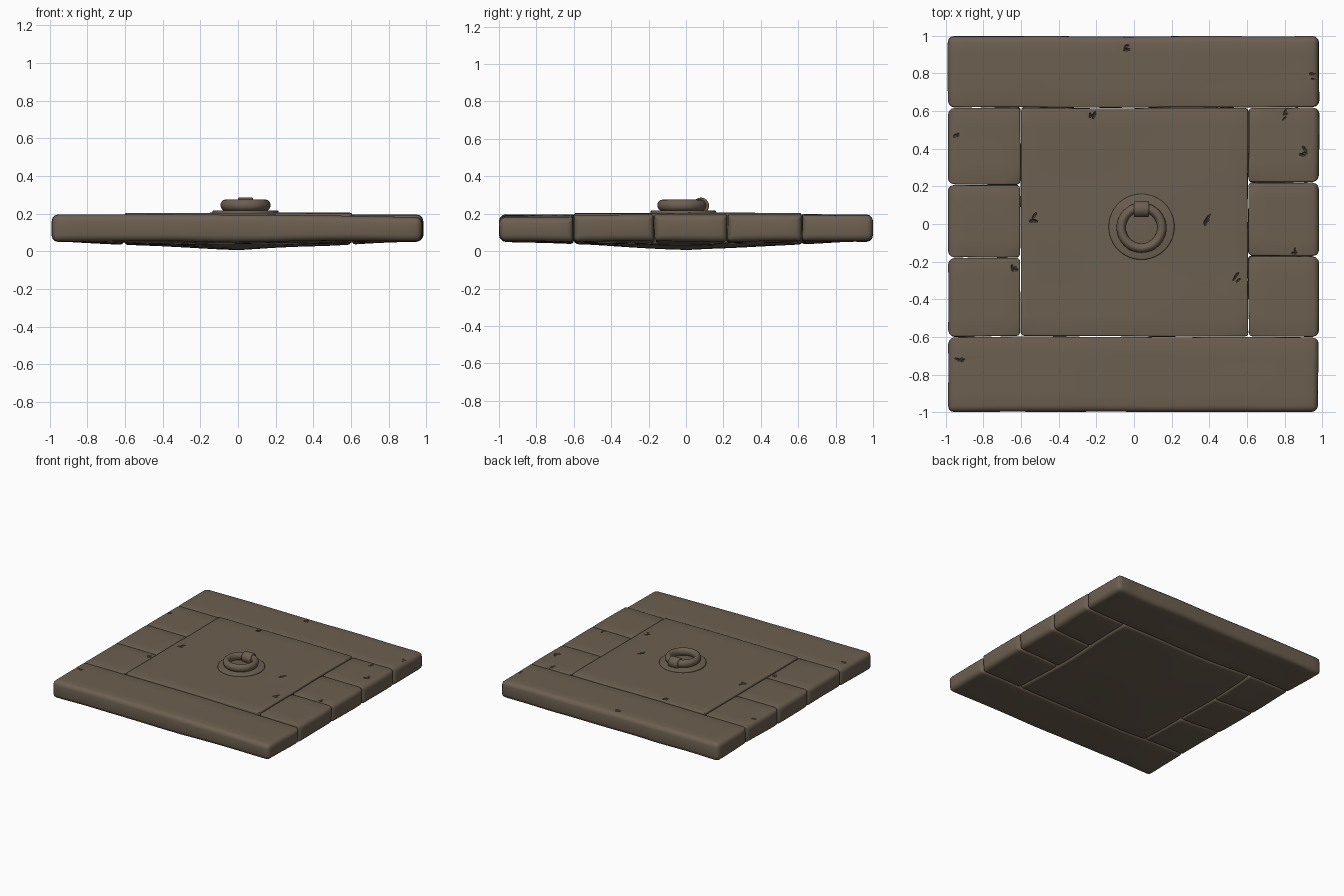
import bpy, bmesh, math, random
from mathutils import Vector, noise

random.seed(4)
if "Cube" in bpy.data.objects:
    bpy.data.objects.remove(bpy.data.objects["Cube"], do_unlink=True)

stone_mat = bpy.data.materials.new("brown_stone")
stone_mat.use_nodes = True
colour = (0.150, 0.115, 0.080, 1)
stone_mat.diffuse_color = colour
bsdf = stone_mat.node_tree.nodes["Principled BSDF"]
bsdf.inputs["Base Color"].default_value = colour
bsdf.inputs["Roughness"].default_value = 0.9


def make_object(name, bm):
    mesh = bpy.data.meshes.new(name)
    bm.to_mesh(mesh)
    bm.free()
    obj = bpy.data.objects.new(name, mesh)
    bpy.context.collection.objects.link(obj)
    mesh.materials.append(stone_mat)
    return obj


def finish(obj, angle=45):
    """Apply the modifiers and smooth everything but the sharp edges."""
    bpy.ops.object.select_all(action='DESELECT')
    obj.select_set(True)
    bpy.context.view_layer.objects.active = obj
    bpy.ops.object.convert(target='MESH')
    bpy.ops.object.shade_smooth_by_angle(angle=math.radians(angle))


def add_bevel(obj, width, limit='ANGLE'):
    mod = obj.modifiers.new("worn_edges", 'BEVEL')
    mod.width, mod.segments, mod.limit_method = width, 3, limit


# Small gouges, all cut with one hidden helper
chips = [(-0.22, 0.59), (-0.54, 0.03), (0.38, 0.02), (0.55, -0.29),
         (0.80, 0.58), (0.90, 0.38), (-0.95, 0.48), (0.84, -0.14),
         (-0.92, -0.71), (-0.05, 0.93), (-0.64, -0.25), (0.94, 0.79)]
bm = bmesh.new()
for x, y in chips:
    for k in range(3):
        made = bmesh.ops.create_icosphere(bm, subdivisions=1, radius=1)["verts"]
        turn = random.uniform(0, math.pi)
        length, width = random.uniform(0.012, 0.028), random.uniform(0.005, 0.009)
        dx, dy = random.uniform(-0.015, 0.015), random.uniform(-0.02, 0.02)
        for v in made:
            a, b = v.co.x * length, v.co.y * width
            v.co = (x + dx + a * math.cos(turn) - b * math.sin(turn),
                    y + dy + a * math.sin(turn) + b * math.cos(turn),
                    0.2 + v.co.z * 0.016)
cutter = make_object("chip_cutter", bm)
cutter.hide_render = True


def stone(name, x0, x1, y0, y1, top=0.195, droop=0.0):
    """Worn slab with a wavy outline and an underside that sags to the middle."""
    bm = bmesh.new()
    bmesh.ops.create_cube(bm, size=1)
    gap = 0.002
    lo, hi = Vector((x0 + gap, y0 + gap, 0)), Vector((x1 - gap, y1 - gap, 1))
    for v in bm.verts:
        v.co = [lo[i] + (v.co[i] + 0.5) * (hi[i] - lo[i]) for i in range(3)]
    for axis in (0, 1):
        count = round((hi[axis] - lo[axis]) / 0.1)
        normal = Vector((axis == 0, axis == 1, 0))
        for i in range(1, count):
            point = lo.lerp(hi, i / count)
            bmesh.ops.bisect_plane(bm, geom=bm.verts[:] + bm.edges[:] + bm.faces[:],
                                   plane_co=point, plane_no=normal)
    # Joints are tight on top, rims and undersides are rounder
    weight = bm.edges.layers.float.new("bevel_weight_edge")
    for e in bm.edges:
        if e.calc_face_angle(0) > 1:
            mid = (e.verts[0].co + e.verts[1].co) / 2
            rim = max(abs(mid.x), abs(mid.y)) > 0.96
            e[weight] = 1.0 if rim else (0.25 if mid.z > 0.9 else 0.55)
    for v in bm.verts:
        x, y, upper = v.co.x, v.co.y, v.co.z > 0.5
        wave = noise.noise_vector(Vector((x * 2.3, y * 2.3, 0.3 if upper else 0.8)))
        sag = 0.008 + 0.045 * min(1, math.hypot(x, y) / 0.95)
        if upper:
            v.co.z = top + wave.z * 0.003 - droop * max(0, x - 0.1)
        else:
            v.co.z = sag + wave.z * 0.008
        amount = 0.006 if upper else 0.012
        v.co.x = max(-0.99, min(0.99, x + wave.x * amount))
        v.co.y = max(-1, min(1, y + wave.y * amount))
    obj = make_object(name, bm)
    add_bevel(obj, 0.034, 'WEIGHT')
    cut = obj.modifiers.new("chips", 'BOOLEAN')
    cut.operation, cut.object, cut.solver = 'DIFFERENCE', cutter, 'EXACT'
    cut.use_self = True
    finish(obj)


# Frame beams, side blocks and the hatch slab
stone("back_beam", -0.99, 0.985, 0.62, 1.0)
stone("front_beam", -0.99, 0.985, -1.0, -0.6, droop=0.015)
for side, x0, x1, joints in (("right", -0.99, -0.603, (-0.6, -0.18, 0.21, 0.62)),
                             ("left", 0.607, 0.985, (-0.6, -0.17, 0.22, 0.62))):
    for place, y0, y1 in zip(("front", "middle", "back"), joints, joints[1:]):
        stone(f"{side}_{place}_block", x0, x1, y0, y1)
stone("hatch_slab", -0.603, 0.607, -0.6, 0.62, top=0.203)
bpy.data.objects.remove(cutter, do_unlink=True)

# Round handle plate
bpy.ops.mesh.primitive_cylinder_add(vertices=48, radius=0.175, depth=0.026,
                                    location=(0.04, -0.015, 0.204))
plate = bpy.context.object
plate.name = "handle_plate"

# Pull ring
bpy.ops.mesh.primitive_torus_add(major_segments=48, minor_segments=16,
                                 major_radius=0.108, minor_radius=0.025,
                                 location=(0.04, -0.02, 0.245))
ring = bpy.context.object
ring.name = "pull_ring"
ring.scale.z = 1.2

# Rounded clasp holding the ring
bpy.ops.mesh.primitive_cylinder_add(vertices=24, radius=0.043, depth=0.08,
                                    location=(0.04, 0.08, 0.243),
                                    rotation=(0, math.pi / 2, 0))
clasp = bpy.context.object
clasp.name = "ring_clasp"

for part in (plate, ring, clasp):
    part.data.materials.append(stone_mat)
    if part is not ring:
        add_bevel(part, 0.007)
    finish(part)
